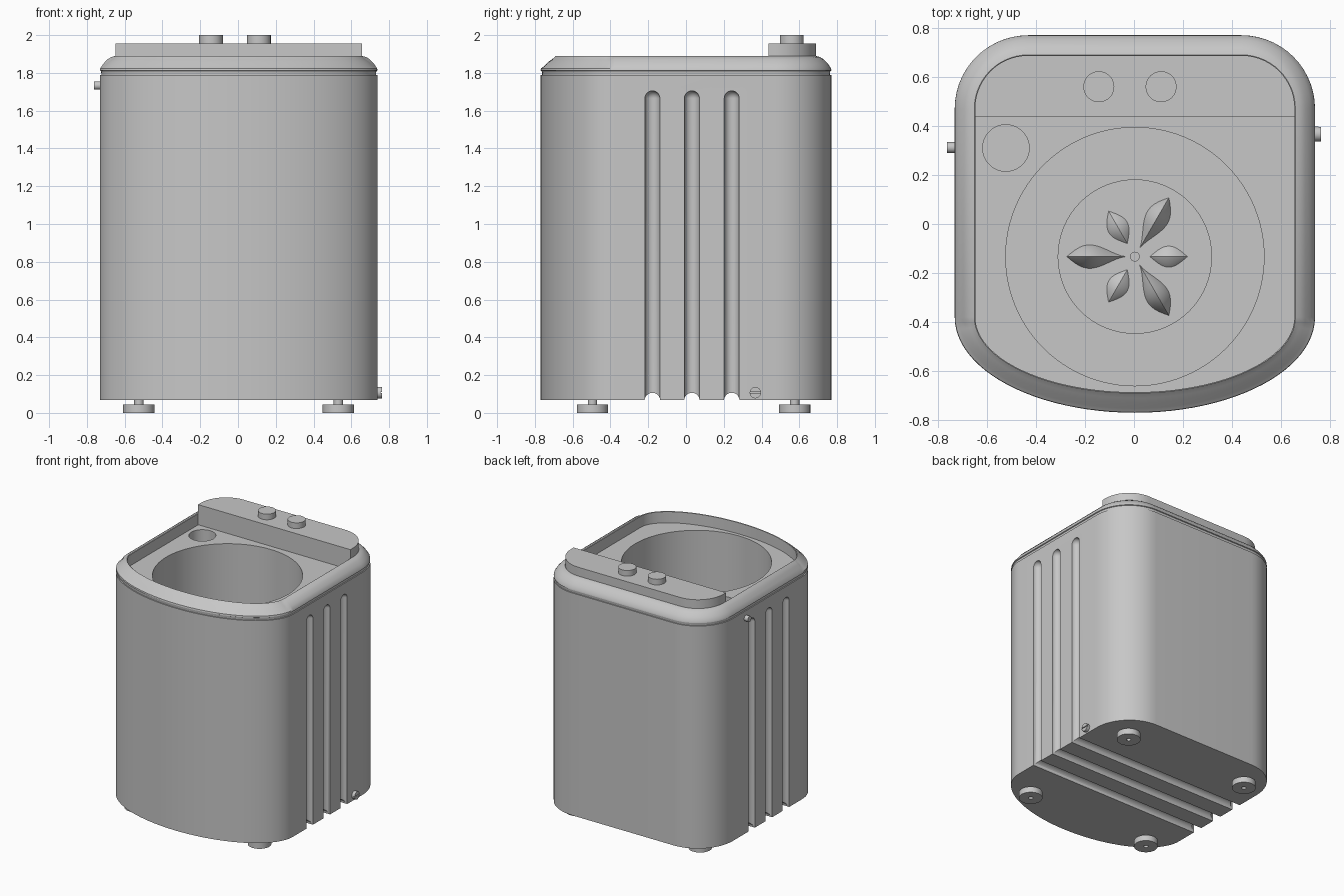
import bpy, bmesh, math
from mathutils import Vector, Matrix

if "Cube" in bpy.data.objects:
    bpy.data.objects.remove(bpy.data.objects["Cube"], do_unlink=True)

grey = bpy.data.materials.new("plain grey")
grey.use_nodes = True
COLOUR = (0.57, 0.57, 0.57, 1)
grey.diffuse_color = COLOUR
grey.node_tree.nodes["Principled BSDF"].inputs["Base Color"].default_value = COLOUR

MID_X = 0.0035          # cabinet centre; the spout sticks out further than the plug
HALF_W = 0.735          # half width of the cabinet
BASE_Z, DECK_Z = 0.067, 1.80
TUB_Y, TUB_FLOOR = -0.133, 0.7
GROOVES = (-0.178, 0.031, 0.242)


def finish(name, bm, smooth=True):
    bmesh.ops.translate(bm, verts=bm.verts, vec=(MID_X, 0, 0))
    bmesh.ops.recalc_face_normals(bm, faces=bm.faces)
    mesh = bpy.data.meshes.new(name)
    bm.to_mesh(mesh)
    bm.free()
    obj = bpy.data.objects.new(name, mesh)
    bpy.context.collection.objects.link(obj)
    mesh.materials.append(grey)
    if smooth:
        shade(obj)
    return obj


def activate(obj):
    bpy.ops.object.select_all(action='DESELECT')
    obj.select_set(True)
    bpy.context.view_layer.objects.active = obj


def shade(obj):
    activate(obj)
    bpy.ops.object.shade_smooth_by_angle(angle=math.radians(30))


def arc(cx, cy, rx, ry, start, end, n):
    angles = [math.radians(start + (end - start) * i / n) for i in range(n + 1)]
    return [(cx + rx * math.cos(a), cy + ry * math.sin(a)) for a in angles]


def back_corners(d):
    r = 0.3 - d
    return arc(0.435, 0.47, r, r, 0, 90, 14) + arc(-0.435, 0.47, r, r, 90, 180, 14)


def outline(d):
    """Cabinet plan inset by d: round back corners and a bowed front."""
    return back_corners(d) + arc(0, -0.38, HALF_W - d, 0.39 - d, 180, 360, 48)


def loft(name, loops, closed=False, front_drop=0):
    """Skin a stack of (points, height) loops; front_drop flattens the front of a rim."""
    bm = bmesh.new()
    rings = []
    for pts, z in loops:
        on_slope = 1.84 < z < 1.885
        rings.append([bm.verts.new((x, y, z - (front_drop if on_slope and y < -0.39 else 0)))
                      for x, y in pts])
    pairs = list(zip(rings, rings[1:]))
    if closed:
        pairs.append((rings[-1], rings[0]))
    else:
        bm.faces.new(rings[0])
        bm.faces.new(rings[-1])
    for a, b in pairs:
        for i in range(len(a)):
            j = (i + 1) % len(a)
            bm.faces.new((a[i], a[j], b[j], b[i]))
    return finish(name, bm)


def cylinder(name, radius, a, b, sides=48):
    """Cylinder between two points."""
    a, b = Vector(a), Vector(b)
    bm = bmesh.new()
    turn = (b - a).to_track_quat('Z', 'Y').to_matrix().to_4x4()
    bmesh.ops.create_cone(bm, cap_ends=True, segments=sides, radius1=radius, radius2=radius,
                          depth=(b - a).length, matrix=Matrix.Translation((a + b) / 2) @ turn)
    return finish(name, bm)


def cut(target, cutter):
    mod = target.modifiers.new("cut", 'BOOLEAN')
    mod.operation, mod.solver, mod.object = 'DIFFERENCE', 'EXACT', cutter
    activate(target)
    bpy.ops.object.modifier_apply(modifier=mod.name)
    bpy.data.objects.remove(cutter, do_unlink=True)


# Cabinet with a shallow shadow gap below the lid
cabinet = loft("cabinet", [(outline(d), z) for d, z in
                           ((0, BASE_Z), (0, 1.79), (0.008, 1.79), (0.008, DECK_Z))])


# Channels under the base, then round-ended grooves up both sides
def groove_cutter(x, y, r=0.04, top=1.665):
    profile = [(r, -0.1)] + arc(0, top, r, r, 0, 85, 10)
    return loft("groove_cutter", [(arc(x, y, p, p, 4, 349, 23), z) for p, z in profile])


for gy in GROOVES:
    cut(cabinet, cylinder("channel_cutter", 0.041, (-0.9, gy, 0.0655), (0.9, gy, 0.0655), 30))
for gy in GROOVES:
    for side in (-1, 1):
        cut(cabinet, groove_cutter(side * (HALF_W + 0.001), gy))

# Tub and inlet pocket
cut(cabinet, cylinder("tub_cutter", 0.527, (0, TUB_Y, TUB_FLOOR), (0, TUB_Y, 2), 96))
cut(cabinet, cylinder("inlet_cutter", 0.095, (-0.526, 0.31, 1.6), (-0.526, 0.31, 2)))
shade(cabinet)

# Rim around the deck: rounded at the sides and back, chamfered at the front
loft("lid_rim", [(outline(d), z) for d, z in
                 ((0.08, 1.79), (0.008, 1.795), (0.006, 1.81), (0, 1.813), (0.002, 1.824),
                  (0.018, 1.848), (0.04, 1.871), (0.06, 1.884), (0.08, 1.889),
                  (0.084, 1.886), (0.084, DECK_Z - 0.005))], closed=True, front_drop=0.013)

# Control panel and knobs
panel_plan = [(0.653, 0.438)] + back_corners(0.082) + [(-0.653, 0.438)]
loft("control_panel", [(panel_plan, DECK_Z - 0.002), (panel_plan, 1.956)])
for label, x in (("right", -0.147), ("left", 0.107)):
    cylinder(label + "_knob", 0.063, (x, 0.56, 1.95), (x, 0.56, 2.0))

# Agitator disc, hub and alternating long and short vanes
DISC_Z = TUB_FLOOR + 0.02
cylinder("agitator_disc", 0.315, (0, TUB_Y, TUB_FLOOR - 0.01), (0, TUB_Y, DISC_Z), 64)
cylinder("agitator_hub", 0.02, (0, TUB_Y, DISC_Z - 0.01), (0, TUB_Y, DISC_Z + 0.01), 24)


def vane(name, angle, r0, r1, half, height, skew, n=14):
    bm = bmesh.new()
    rows = []
    for i in range(n + 1):
        t = i / n
        s = max(math.sin(math.pi * t ** skew), 0.01)
        rows.append([bm.verts.new((r0 + (r1 - r0) * t, half * s * u, height * s * h))
                     for u, h in ((-1, 0), (-0.6, 0.55), (0, 1), (0.6, 0.55), (1, 0))])
    for a, b in zip(rows, rows[1:]):
        for i in range(5):
            j = (i + 1) % 5
            bm.faces.new((a[i], a[j], b[j], b[i]))
    bm.faces.new(rows[0])
    bm.faces.new(rows[-1])
    bm.transform(Matrix.Translation((0, TUB_Y, DISC_Z)) @ Matrix.Rotation(angle, 4, 'Z'))
    finish(name, bm)


for k in range(6):
    turn = math.radians(60 * k)
    if k % 2:
        vane(f"long_vane_{k}", turn, 0.04, 0.277, 0.048, 0.08, 1.4)
    else:
        vane(f"short_vane_{k}", turn, 0.062, 0.214, 0.043, 0.03, 1.0)

# Feet on short stems, with a small hole underneath
for end, y in (("front", -0.495), ("back", 0.575)):
    for label, x in (("right", -0.528), ("left", 0.528)):
        foot = cylinder(f"{end}_{label}_foot", 0.083, (x, y, 0), (x, y, 0.045))
        cut(foot, cylinder("foot_cutter", 0.016, (x, y, -0.1), (x, y, 0.03), 20))
        shade(foot)
        cylinder(f"{end}_{label}_stem", 0.025, (x, y, 0.04), (x, y, 0.08), 24)

# Water inlet and slotted drain plug
cylinder("inlet_spout", 0.022, (-0.72, 0.312, 1.733), (-0.767, 0.312, 1.733), 24)
plug = cylinder("drain_plug", 0.03, (0.72, 0.367, 0.107), (0.76, 0.367, 0.107), 24)
bm = bmesh.new()
bmesh.ops.create_cube(bm, size=1, matrix=Matrix.Translation((0.76, 0.367, 0.107))
                      @ Matrix.Diagonal((0.02, 0.1, 0.006, 1)))
cut(plug, finish("slot_cutter", bm, smooth=False))
shade(plug)
